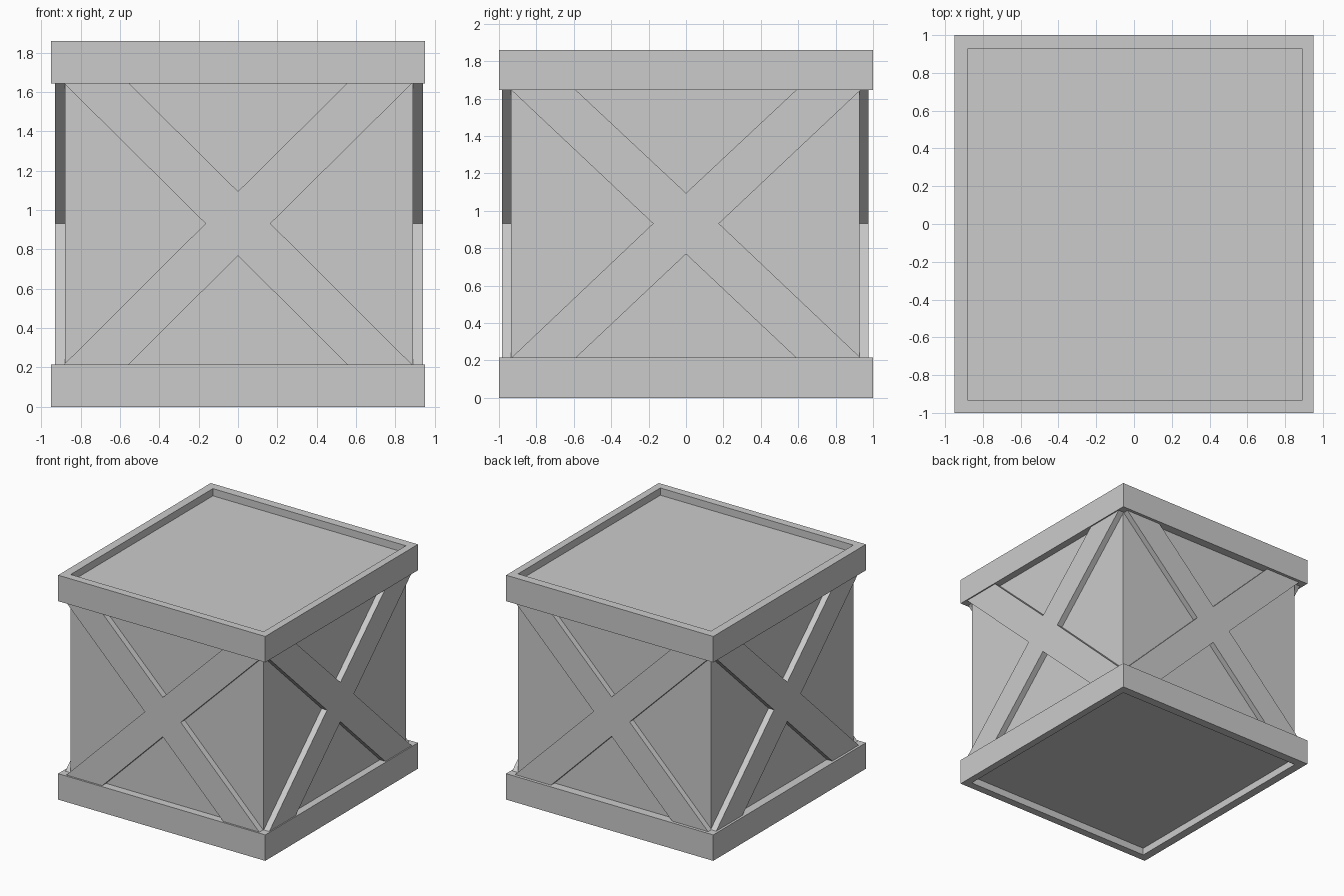
import bpy, bmesh
from mathutils import Vector

if "Cube" in bpy.data.objects:
    bpy.data.objects.remove(bpy.data.objects["Cube"])

H, BAND = 1.86, 0.215            # total height, height of the end bands
CX0, CX1 = -0.88, 0.89           # core extents
CY0, CY1 = -0.935, 0.928
Z0, Z1 = BAND, H - BAND
ZC = H / 2 + 0.002


def finish(name, bm):
    bmesh.ops.recalc_face_normals(bm, faces=bm.faces[:])
    me = bpy.data.meshes.new(name)
    bm.to_mesh(me)
    bm.free()
    ob = bpy.data.objects.new(name, me)
    bpy.context.collection.objects.link(ob)
    return ob


def box(name, lo, hi):
    bm = bmesh.new()
    bmesh.ops.create_cube(bm, size=1)
    lo, hi = Vector(lo), Vector(hi)
    for v in bm.verts:
        v.co = (lo + hi) / 2 + v.co * (hi - lo)
    return finish(name, bm)


def band(name, z0, z1):
    """Square ring around the core."""
    bm = bmesh.new()
    outer = [(-0.95, -1), (0.95, -1), (0.95, 1), (-0.95, 1)]
    inner = [(CX0, CY0), (CX1, CY0), (CX1, CY1), (CX0, CY1)]
    loops = [[bm.verts.new((x, y, z)) for x, y in ring]
             for ring, z in ((outer, z0), (outer, z1), (inner, z1), (inner, z0))]
    for k in range(4):
        a, b = loops[k], loops[(k + 1) % 4]
        for i in range(4):
            j = (i + 1) % 4
            bm.faces.new((a[i], a[j], b[j], b[i]))
    return finish(name, bm)


def cross(name, w, t, c, top, place, d0, d1):
    """X-shaped brace: w outer half width, t inner edge at the bands, c waist half width."""
    pts = [(-w, Z1), (-t, Z1), (0, ZC + top), (t, Z1), (w, Z1), (c, ZC),
           (w, Z0), (t, Z0), (0, ZC - top), (-t, Z0), (-w, Z0), (-c, ZC)]
    bm = bmesh.new()
    near = [bm.verts.new(place(u, z, d0)) for u, z in pts]
    far = [bm.verts.new(place(u, z, d1)) for u, z in pts]
    n = len(pts)
    for i in range(n):
        j = (i + 1) % n
        bm.faces.new((near[i], near[j], far[j], far[i]))
    for r in (near, far):
        # four arms and the central diamond
        for a in ((0, 1, 2, 11), (3, 4, 5, 2), (6, 7, 8, 5), (9, 10, 11, 8), (2, 5, 8, 11)):
            bm.faces.new([r[i] for i in a])
    bmesh.ops.recalc_face_normals(bm, faces=bm.faces[:])
    bmesh.ops.dissolve_limit(bm, angle_limit=0.01, verts=bm.verts[:], edges=bm.edges[:])
    return finish(name, bm)


# Crate body, sunk slightly below the rims
box("crate_body", (CX0, CY0, 0.06), (CX1, CY1, H - 0.06))

# Rims at the bottom and top
band("bottom_rim", 0, BAND)
band("top_rim", Z1, H)

# Diagonal cross braces on the four sides
for name, d0, d1 in (("front_brace", CY0, -0.985), ("back_brace", CY1, 0.975)):
    cross(name, 0.885, 0.555, 0.165, 0.163, lambda u, z, d: (u, d, z), d0, d1)
for name, d0, d1 in (("left_brace", CX0, -0.93), ("right_brace", CX1, 0.94)):
    cross(name, 0.933, 0.588, 0.176, 0.163, lambda u, z, d: (d, u, z), d0, d1)
